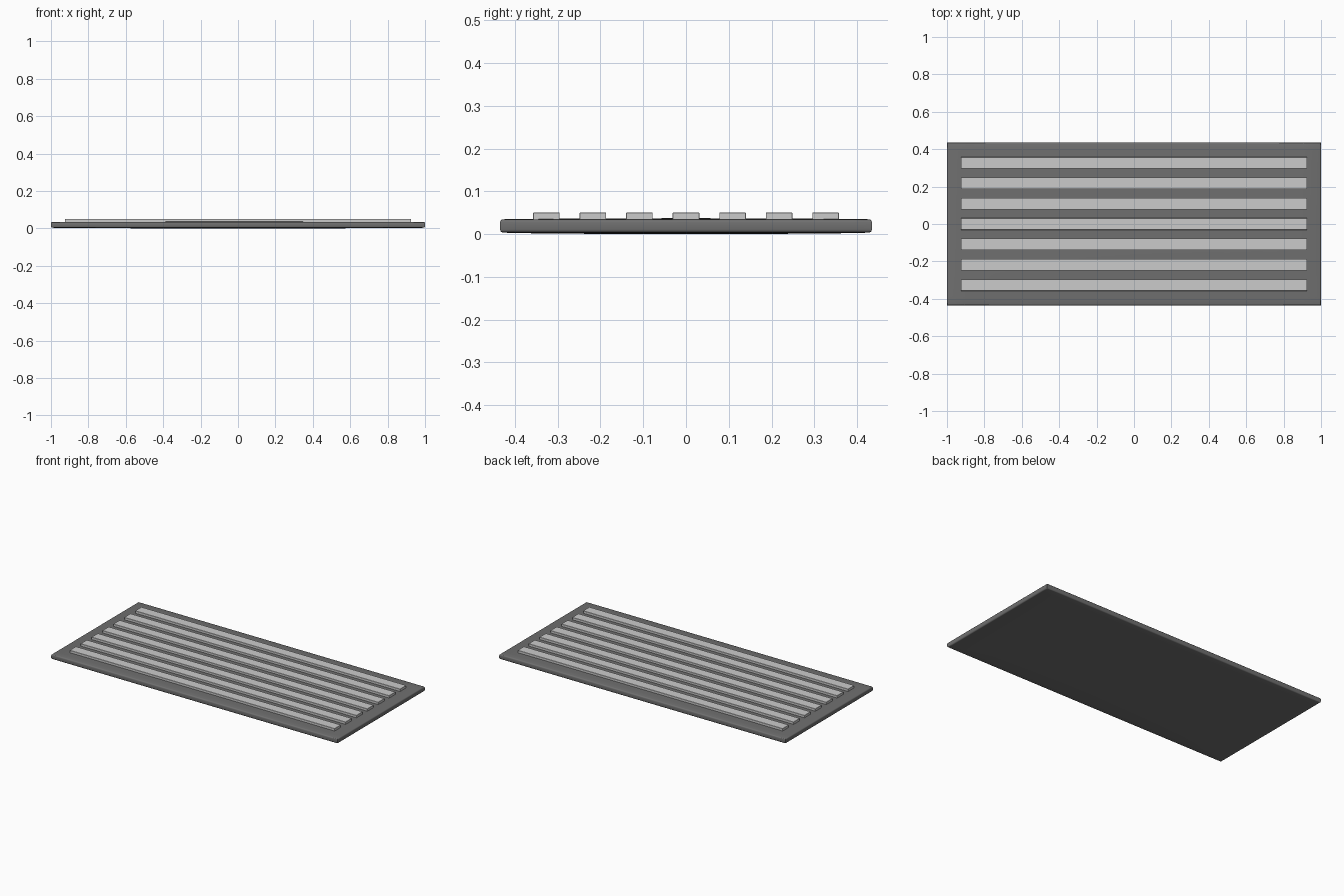
import bpy, bmesh
from mathutils import Vector

if "Cube" in bpy.data.objects:
    bpy.data.objects.remove(bpy.data.objects["Cube"])

HX, HY = 1.0, 0.435          # half length and half width
Z0, Z1 = 0.004, 0.034        # slab edge heights


def box(bm, lo, hi):
    bmesh.ops.create_cube(bm, size=1)
    lo, hi = Vector(lo), Vector(hi)
    for v in bm.verts:
        v.co = Vector([(lo[i] + hi[i]) / 2 + v.co[i] * (hi[i] - lo[i]) for i in range(3)])


def finish(bm, name, angle):
    mesh = bpy.data.meshes.new(name)
    bm.to_mesh(mesh)
    bm.free()
    ob = bpy.data.objects.new(name, mesh)
    bpy.context.collection.objects.link(ob)
    bpy.ops.object.select_all(action='DESELECT')
    ob.select_set(True)
    bpy.context.view_layer.objects.active = ob
    bpy.ops.object.shade_smooth_by_angle(angle=angle)
    return ob


# Mat slab: rounded rim, softly crowned top and underside
bm = bmesh.new()
box(bm, (-HX, -HY, Z0), (HX, HY, Z1))
rim = [e for e in bm.edges if abs(e.verts[0].co.z - e.verts[1].co.z) < 1e-6]
bmesh.ops.bevel(bm, geom=rim, offset=0.007, segments=3, profile=0.5, affect='EDGES')
for axis, half in ((0, HX), (1, HY)):
    for t in (-0.9, -0.75, -0.5, -0.25, 0, 0.25, 0.5, 0.75, 0.9):
        co, no = Vector(), Vector()
        co[axis], no[axis] = t * half, 1
        bmesh.ops.bisect_plane(bm, geom=bm.verts[:] + bm.edges[:] + bm.faces[:],
                               plane_co=co, plane_no=no)
for v in bm.verts:
    u, w = v.co.x / HX, v.co.y / HY
    crown = max(0, (1 - u * u) * (1 - w * w)) ** 0.5
    v.co.z += 0.003 * crown if v.co.z > (Z0 + Z1) / 2 else -0.004 * crown
slab = finish(bm, "mat_base", 0.7)
mat = bpy.data.materials.new("dark_rubber")
mat.diffuse_color = (0.16, 0.16, 0.16, 1)
mat.use_nodes = True
mat.node_tree.nodes["Principled BSDF"].inputs["Base Color"].default_value = mat.diffuse_color
slab.data.materials.append(mat)

# Seven raised grip strips running lengthwise
for i in range(7):
    y = (i - 3) * 0.1088
    bm = bmesh.new()
    box(bm, (-0.925, y - 0.031, 0.03), (0.925, y + 0.031, 0.05))
    bmesh.ops.bevel(bm, geom=bm.edges[:], offset=0.001, segments=1, affect='EDGES')
    finish(bm, f"grip_strip_{i + 1}", 0.5)
